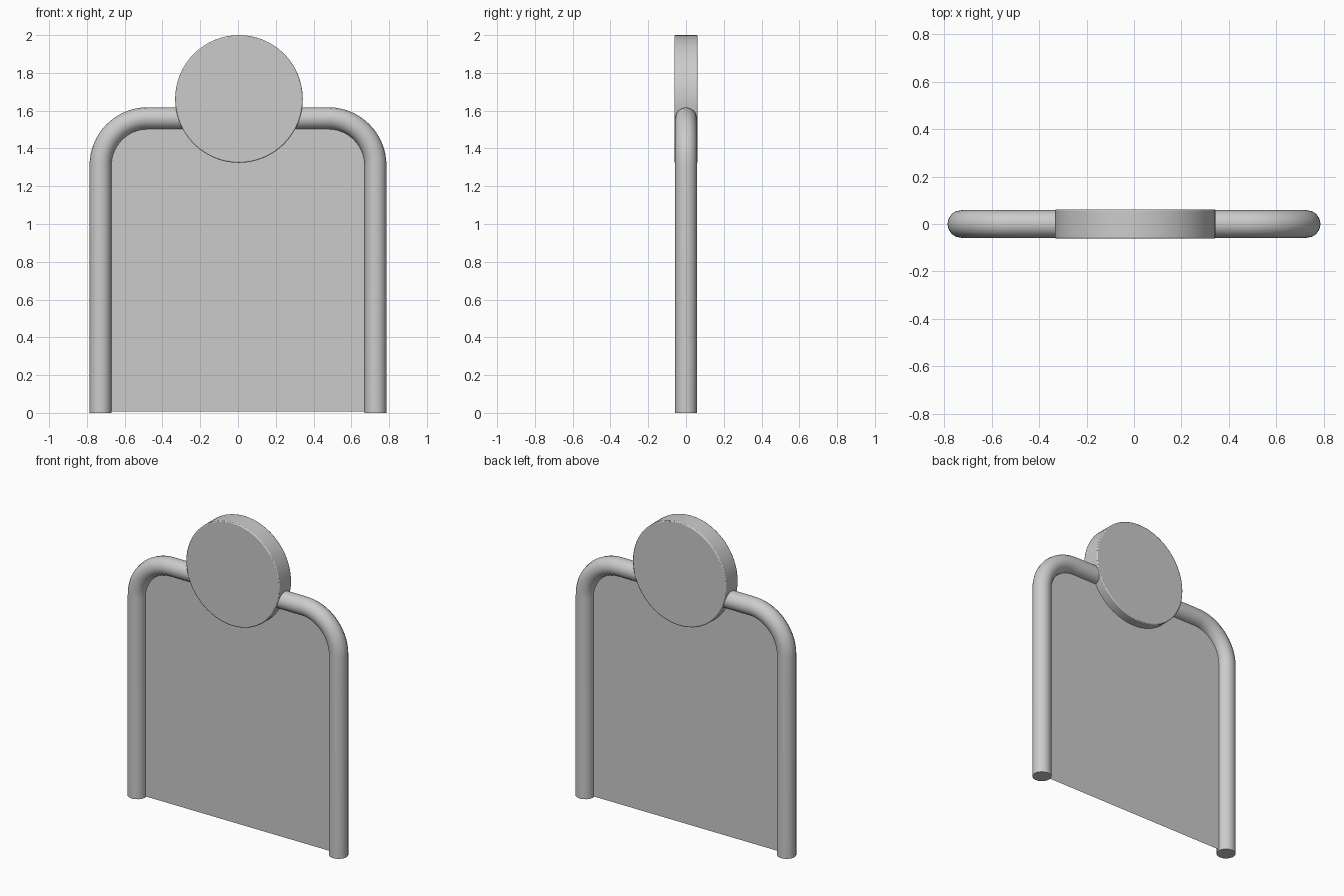
import bpy, bmesh, math

if "Cube" in bpy.data.objects:
    bpy.data.objects.remove(bpy.data.objects["Cube"])

TUBE_X, TUBE_Z, TUBE_R, BEND = 0.728, 1.56, 0.058, 0.25
STEPS = 16


def arch(half_width, top, bend, bottom):
    """Outline (x, z) of an upright arch with two rounded top corners."""
    right = [(half_width, bottom)]
    for i in range(STEPS + 1):
        a = math.pi / 2 * i / STEPS
        right.append((half_width - bend + bend * math.cos(a),
                      top - bend + bend * math.sin(a)))
    return right + [(-x, z) for x, z in reversed(right)]


def smooth(obj):
    bpy.ops.object.select_all(action='DESELECT')
    obj.select_set(True)
    bpy.context.view_layer.objects.active = obj
    bpy.ops.object.shade_smooth_by_angle(angle=math.radians(35))


# Bent tube frame, swept along the arch with closed ends
path = arch(TUBE_X, TUBE_Z, BEND, 0.0)
curve = bpy.data.curves.new("tube_frame", 'CURVE')
curve.dimensions = '3D'
curve.bevel_depth = TUBE_R
curve.bevel_resolution = 6
curve.use_fill_caps = True
spline = curve.splines.new('POLY')
spline.points.add(len(path) - 1)
for p, (x, z) in zip(spline.points, path):
    p.co = (x, 0, z, 1)
frame = bpy.data.objects.new("tube_frame", curve)
bpy.context.collection.objects.link(frame)
frame.select_set(True)
bpy.context.view_layer.objects.active = frame
bpy.ops.object.convert(target='MESH')
frame = bpy.context.view_layer.objects.active
smooth(frame)

# Thin sheet filling the frame, its edge hidden inside the tube
mesh = bpy.data.meshes.new("infill_panel")
bm = bmesh.new()
outline = arch(TUBE_X - 0.03, TUBE_Z - 0.03, BEND - 0.03, 0.008)
bm.faces.new([bm.verts.new((x, 0, z)) for x, z in outline])
bm.to_mesh(mesh)
bm.free()
panel = bpy.data.objects.new("infill_panel", mesh)
bpy.context.collection.objects.link(panel)

# Round sign plate on top, with slightly eased rims
bpy.ops.mesh.primitive_cylinder_add(vertices=64, radius=0.338, depth=0.124,
                                    location=(0.005, 0.0, 1.662),
                                    rotation=(math.pi / 2, 0, 0))
disc = bpy.context.active_object
disc.name = "round_plate"
bevel = disc.modifiers.new("eased_rim", 'BEVEL')
bevel.width = 0.006
bevel.segments = 2
bevel.limit_method = 'ANGLE'
bevel.angle_limit = math.radians(40)
smooth(disc)
